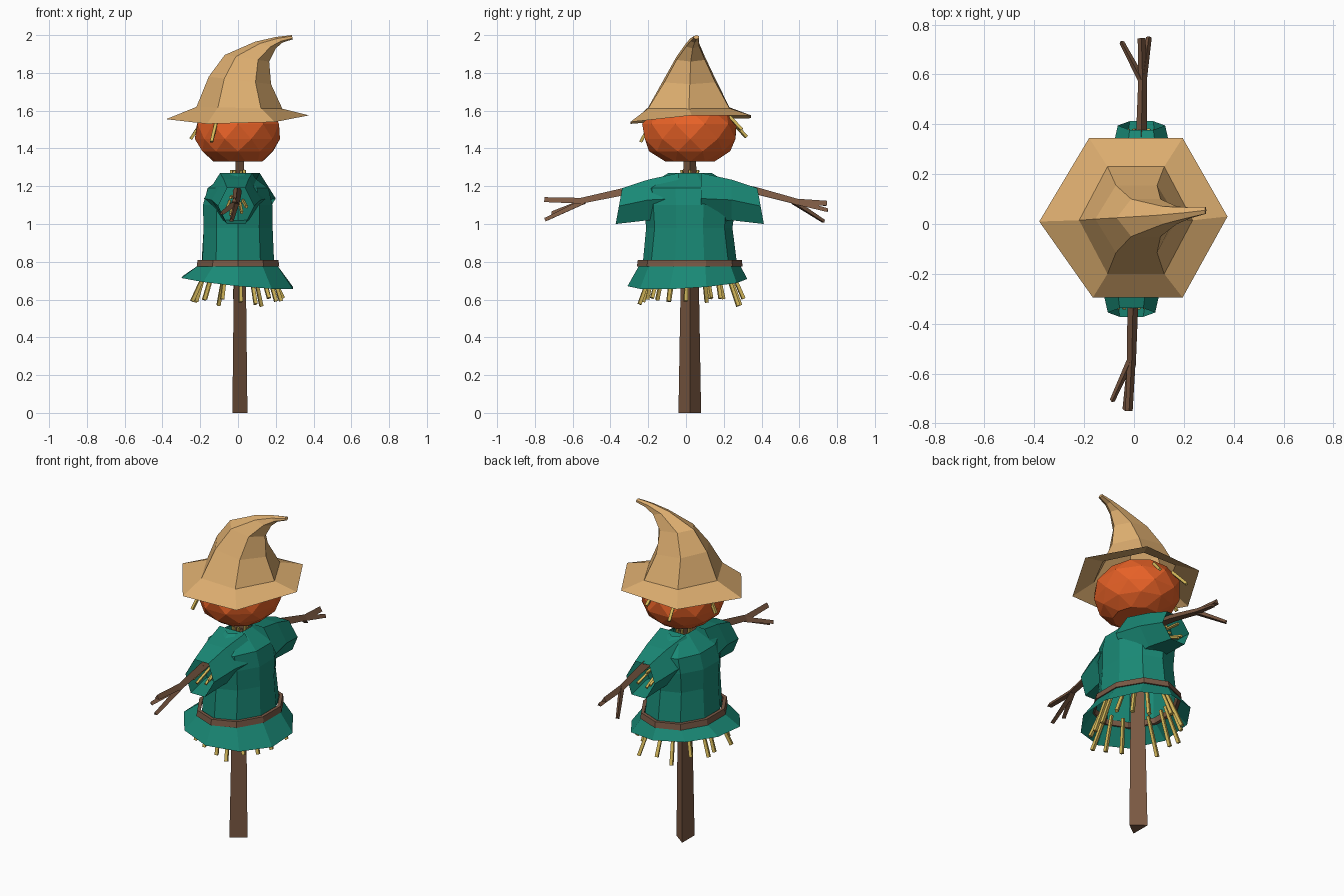
import bpy, bmesh, math, random
from mathutils import Vector

if "Cube" in bpy.data.objects:
    bpy.data.objects.remove(bpy.data.objects["Cube"])

random.seed(4)


def material(name, rgb):
    m = bpy.data.materials.new(name)
    m.diffuse_color = (*rgb, 1)
    m.use_nodes = True
    m.node_tree.nodes["Principled BSDF"].inputs["Base Color"].default_value = m.diffuse_color
    return m


HAT = material("hat_tan", (0.72, 0.42, 0.16))
PUMPKIN = material("pumpkin_orange", (0.80, 0.12, 0.02))
CLOTH = material("cloth_teal", (0.01, 0.25, 0.18))
WOOD = material("wood_brown", (0.20, 0.10, 0.055))
LEATHER = material("belt_brown", (0.19, 0.10, 0.06))
STRAW = material("straw_yellow", (0.65, 0.47, 0.10))


def finish(name, bm, mat, triangulate=False, solid=True):
    if triangulate:
        bmesh.ops.triangulate(bm, faces=bm.faces[:])
    bmesh.ops.recalc_face_normals(bm, faces=bm.faces[:])
    me = bpy.data.meshes.new(name)
    bm.to_mesh(me)
    bm.free()
    me.materials.append(mat)
    ob = bpy.data.objects.new(name, me)
    bpy.context.collection.objects.link(ob)
    return ob


def add_loft(bm, rings, cap0=False, cap1=False, close=False):
    """Skin a list of equal-sized point rings."""
    vs = [[bm.verts.new(p) for p in r] for r in rings]
    n = len(vs[0])
    for a, b in zip(vs, vs[1:] + (vs[:1] if close else [])):
        for i in range(n):
            j = (i + 1) % n
            bm.faces.new((a[i], a[j], b[j], b[i]))
    if cap0:
        bm.faces.new(vs[0][::-1])
    if cap1:
        bm.faces.new(vs[-1])


def loft(name, rings, mat, cap0=False, cap1=False, close=False, tri=False):
    bm = bmesh.new()
    add_loft(bm, rings, cap0, cap1, close)
    return finish(name, bm, mat, tri)


def ellipse(n, rx, ry, z, cx=0.0, cy=0.02, turn=0.0, tilt=(0, 0), jitter=0.0):
    pts = []
    for i in range(n):
        a = 2 * math.pi * (i + turn) / n
        k = 1 + random.uniform(-jitter, jitter)
        x, y = rx * k * math.cos(a), ry * k * math.sin(a)
        pts.append((cx + x, cy + y, z + tilt[0] * x + tilt[1] * y))
    return pts


def sticks(name, segs, mat, n=3):
    """Tapered prisms; each seg is (start, end, start radius, end radius)."""
    bm = bmesh.new()
    for p, q, r0, r1 in segs:
        p, q = Vector(p), Vector(q)
        d = (q - p).normalized()
        u = d.cross(Vector((0, 0, 1)) if abs(d.z) < 0.9 else Vector((0, 1, 0))).normalized()
        w = d.cross(u)
        ring = lambda c, r: [c + r * (math.cos(t) * u + math.sin(t) * w)
                             for t in (2 * math.pi * i / n + 0.5 for i in range(n))]
        add_loft(bm, [ring(p, r0), ring(q, r1)], True, True)
    return finish(name, bm, mat)


# Three-sided post, tapering upward
post = [(0.05, 0.02), (-0.03, 0.08), (-0.03, -0.04)]
loft("post", [[(0.01 + (x - 0.01) * s, 0.02 + (y - 0.02) * s, z) for x, y in post]
              for z, s in ((0, 1), (0.7, 0.8), (1.36, 0.55))], WOOD, True, True)

# Pumpkin head: faceted, flattened ball
head = [(1.33, .13, .135), (1.385, .195, .215), (1.45, .225, .25),
        (1.53, .225, .25), (1.60, .18, .20), (1.65, .09, .10)]
loft("head", [ellipse(10, rx, ry, z, cy=.022, turn=i * .5, jitter=.02)
              for i, (z, rx, ry) in enumerate(head)], PUMPKIN, True, True, tri=True)

# Hat: six-sided brim and bent crown; each ring is left point, right point, y half width, y centre
brim = [(.375, .03, 1.575), (.195, .345, 1.575), (-.18, .345, 1.56),
        (-.38, .01, 1.555), (-.165, -.295, 1.53), (.195, -.295, 1.54)]
crown = [((-.22, 1.62), (.235, 1.61), .215, .015), ((-.155, 1.78), (.175, 1.74), .135, .02),
         ((-.07, 1.895), (.165, 1.86), .075, .025), ((.09, 1.965), (.2, 1.93), .035, .035),
         ((.2, 1.99), (.235, 1.96), .022, .045), ((.285, 2.0), (.29, 1.978), .014, .055)]
rings = [brim]
for (lx, lz), (rx, rz), hw, cy in crown:
    ring = []
    for i in range(6):
        a = math.pi * i / 3
        t = (1 + math.cos(a)) / 2
        ring.append((lx + (rx - lx) * t, cy + hw * math.sin(a) / .866, lz + (rz - lz) * t))
    rings.append(ring)
loft("hat", rings, HAT, cap1=True)

# Shirt: body, flared hem and open sleeves
body = [(.80, .20, .25), (.98, .19, .228), (1.10, .193, .24), (1.19, .17, .245), (1.27, .055, .115)]
loft("shirt_body", [ellipse(10, rx, ry, z, turn=.5, jitter=.015) for z, rx, ry in body], CLOTH)
loft("shirt_hem", [ellipse(10, .215, .265, .785, turn=.5),
                   ellipse(10, .31, .32, .69, cy=.01, turn=.5, tilt=(-.1, .06), jitter=.02)], CLOTH)
for side, cx, name in ((-1, -.01, "sleeve_near"), (1, .03, "sleeve_far")):
    rings = []
    for y, hx, lo, hi, slant in ((.06, .17, 1.0, 1.27, 0), (.22, .13, 1.02, 1.235, 0),
                                 (.375, .095, 1.0, 1.19, .02)):
        rings.append([(cx + hx * math.cos(a), .02 + side * (y - slant * math.sin(a)),
                       (lo + hi) / 2 + (hi - lo) / 2 * math.sin(a) / .866)
                      for a in (math.pi * i / 3 for i in range(6))])
    loft(name, rings, CLOTH)

# Belt band
loft("belt", [ellipse(10, .225 + o, .275 + o, z, turn=.5)
              for o, z in ((-.02, .81), (0, .81), (.005, .775), (-.015, .775))], LEATHER, close=True)

# Branch arms, each with three twig fingers
sticks("arm_near", [((.0, 0, 1.23), (-.005, -.34, 1.163), .03, .025),
                    ((-.005, -.34, 1.163), (-.01, -.57, 1.115), .025, .02),
                    ((-.01, -.54, 1.118), (-.02, -.75, 1.125), .02, .017),
                    ((-.01, -.54, 1.115), (-.035, -.745, 1.02), .018, .013),
                    ((-.01, -.54, 1.115), (-.088, -.71, 1.055), .018, .012)], WOOD)
sticks("arm_far", [((.02, 0, 1.24), (.03, .37, 1.17), .03, .025),
                   ((.03, .37, 1.17), (.035, .60, 1.11), .025, .02),
                   ((.035, .57, 1.115), (.03, .745, 1.105), .02, .018),
                   ((.035, .57, 1.115), (.06, .75, 1.07), .018, .013),
                   ((.035, .57, 1.115), (-.05, .73, 1.012), .018, .012)], WOOD)

# Straw under the hem
segs = []
for i in range(16):
    a = 2 * math.pi * (i + random.uniform(-.25, .25)) / 16
    f = random.uniform(.9, 1.1)
    c, s = math.cos(a), math.sin(a)
    segs.append(((.16 * c, .02 + .2 * s, .80), (.245 * f * c, .02 + .27 * f * s, random.uniform(.56, .61)),
                 .011, .013))
sticks("hem_straw", segs, STRAW, 4)

# Straw at the neck and in the sleeves
segs = [((.03 * math.cos(a), .02 + .04 * math.sin(a), 1.20),
         (.035 * math.cos(a), .02 + .05 * math.sin(a), 1.285), .009, .009)
        for a in (math.pi * i / 3 for i in range(6))]
for side, cx in ((-1, -.01), (1, .03)):
    for dx, dz in ((-.055, 1.07), (-.03, 1.05), (.03, 1.06), (.055, 1.09), (-.03, 1.14)):
        segs.append(((cx + dx * .4, side * .12, 1.15), (cx + dx, .02 + side * .36, dz), .009, .009))
sticks("neck_and_sleeve_straw", segs, STRAW, 4)

# Straw hair under the brim
sticks("straw_hair", [((-.11, -.17, 1.56), (-.14, -.24, 1.435), .011, .011),
                      ((-.18, .05, 1.56), (-.25, .07, 1.45), .011, .011),
                      ((-.09, .22, 1.57), (-.11, .32, 1.46), .011, .011),
                      ((.05, .23, 1.57), (.06, .295, 1.50), .011, .011)], STRAW, 4)
